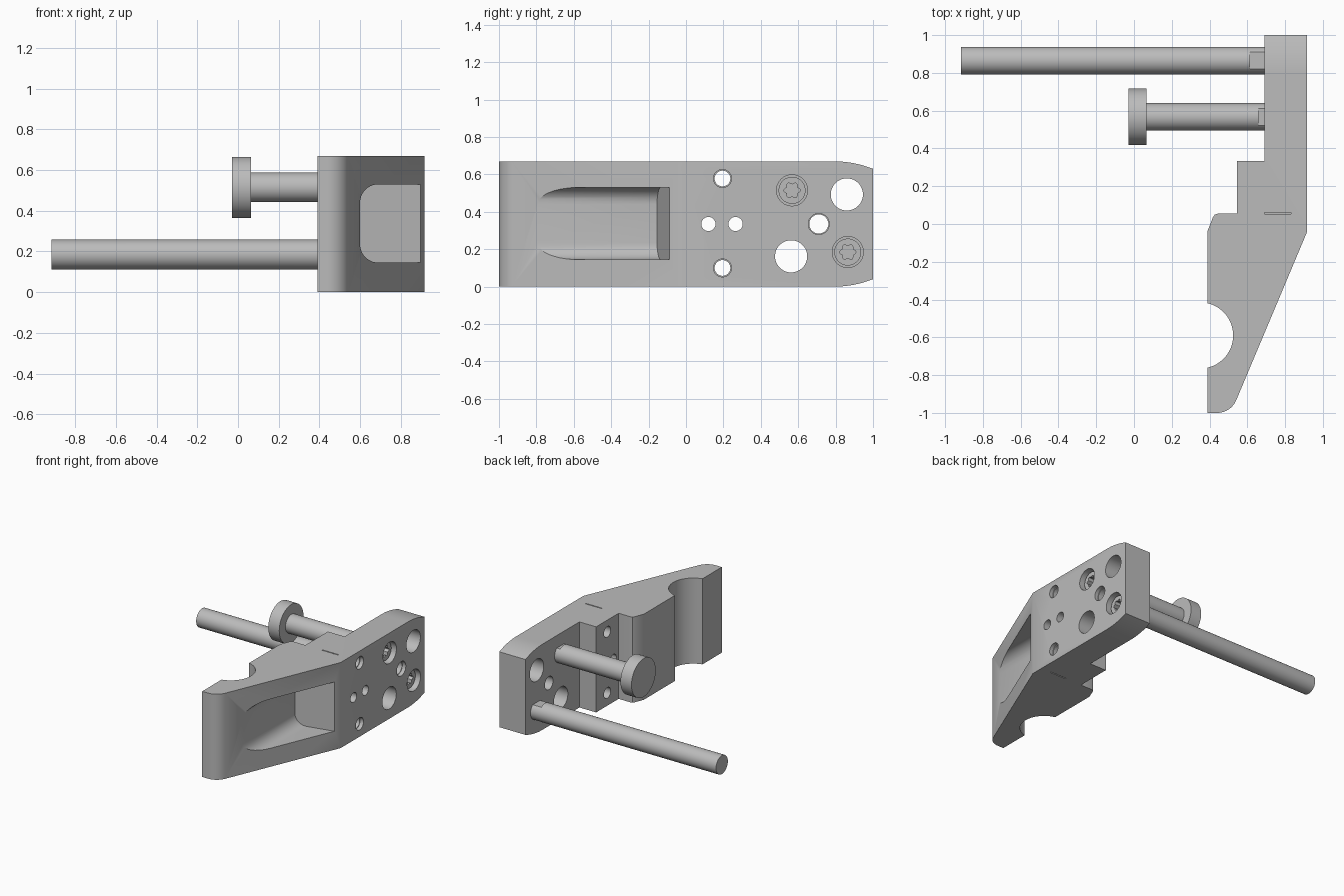
import bpy, bmesh
from math import sin, cos, pi, radians
from mathutils import Vector

if "Cube" in bpy.data.objects:
    bpy.data.objects.remove(bpy.data.objects["Cube"], do_unlink=True)

grey = bpy.data.materials.new("plain grey")
grey.use_nodes = True
COLOUR = (0.5, 0.5, 0.5, 1)
grey.diffuse_color = COLOUR
grey.node_tree.nodes["Principled BSDF"].inputs["Base Color"].default_value = COLOUR


def prism(name, points, offset):
    """Extrude a closed loop of 3D points along an offset."""
    bm = bmesh.new()
    face = bm.faces.new([bm.verts.new(p) for p in points])
    top = bmesh.ops.extrude_face_region(bm, geom=[face])["geom"]
    moved = [v for v in top if isinstance(v, bmesh.types.BMVert)]
    bmesh.ops.translate(bm, verts=moved, vec=Vector(offset))
    bmesh.ops.recalc_face_normals(bm, faces=bm.faces)
    mesh = bpy.data.meshes.new(name)
    bm.to_mesh(mesh)
    bm.free()
    mesh.materials.append(grey)
    ob = bpy.data.objects.new(name, mesh)
    bpy.context.collection.objects.link(ob)
    return ob


def rod(name, y, z, r, x0, x1, n=48):
    ring = [(x0, y + r * cos(2 * pi * i / n), z + r * sin(2 * pi * i / n)) for i in range(n)]
    return prism(name, ring, (x1 - x0, 0, 0))


def box(name, x0, x1, y0, y1, z0, z1):
    return prism(name, [(x0, y0, z0), (x1, y0, z0), (x1, y1, z0), (x0, y1, z0)], (0, 0, z1 - z0))


def combine(ob, other, operation="DIFFERENCE"):
    """Apply a boolean and throw the helper away."""
    bpy.context.view_layer.objects.active = ob
    mod = ob.modifiers.new("cut", "BOOLEAN")
    mod.operation, mod.object, mod.solver = operation, other, "EXACT"
    bpy.ops.object.modifier_apply(modifier=mod.name)
    bpy.data.objects.remove(other, do_unlink=True)


def smooth(ob):
    bpy.ops.object.select_all(action="DESELECT")
    ob.select_set(True)
    bpy.context.view_layer.objects.active = ob
    bpy.ops.object.shade_smooth_by_angle(angle=radians(28))


def arc(cx, cy, r, a0, a1, n):
    return [(cx + r * cos(radians(a0 + (a1 - a0) * i / n)),
             cy + r * sin(radians(a0 + (a1 - a0) * i / n))) for i in range(n + 1)]


HEIGHT, FACE, BACK = 0.67, 0.917, 0.69
MID = HEIGHT / 2

# Arm: plan outline with a round nose, a sloped outer face and a half-round notch
outline = [(0.39, -1)] + arc(0.44, -0.89, 0.11, -90, -23, 10)
outline += [(FACE, -0.04), (FACE, 1), (BACK, 1), (BACK, 0.333), (0.545, 0.333), (0.545, 0.055)]
outline += [(0.445, 0.055), (0.428, 0.05), (0.418, 0.036), (0.39, -0.035)]
outline += arc(0.35, -0.59, 0.175, 76.8, -76.8, 28)
arm = prism("clamp_arm", [(x, y, 0) for x, y in outline], (0, 0, HEIGHT))

# Gently curved upper and lower corners at the back end
curve = arc(0.79, HEIGHT - 0.57, 0.57, 90, 68.4, 8)
side = [(-1.1, HEIGHT)] + curve + [(y, HEIGHT - z) for y, z in reversed(curve)] + [(-1.1, 0)]
combine(arm, prism("end_shape", [(0.2, y, z) for y, z in side], (1, 0, 0)), "INTERSECT")

# Pocket in the sloped face: flat floor, filleted sides, leaning end wall
low, high, floor, r = 0.145, 0.53, 0.6, 0.09
section = [(1.1, low)] + arc(floor + r, low + r, r, -90, -180, 10)
section += arc(floor + r, high - r, r, 180, 90, 10) + [(1.1, high)]
pocket = prism("pocket", [(x, -0.09, z) for x, z in section], (0, -0.85, 0))
for v in pocket.data.vertices:
    if v.co.y > -0.5:
        v.co.y -= 0.065 * (0.89 - v.co.x) / 0.29
combine(arm, pocket)

# Through holes: y, z, radius
for y, z, rad in [(0.195, 0.578, 0.042), (0.195, 0.1, 0.042), (0.12, MID, 0.038), (0.265, MID, 0.038),
                  (0.71, MID, 0.051), (0.86, 0.493, 0.086), (0.562, 0.162, 0.086)]:
    combine(arm, rod("hole", y, z, rad, 0.2, 1.1))

# Shallow steps at the mouths of the threaded holes
for y, z, rad in [(0.195, 0.578, 0.048), (0.195, 0.1, 0.048), (0.71, MID, 0.056)]:
    combine(arm, rod("mouth", y, z, rad, FACE - 0.03, 1.1))

# Fine slots in the upper and lower faces
for z in (0, HEIGHT):
    combine(arm, box("slot", 0.69, 0.83, 0.052, 0.06, z - 0.02, z + 0.02))

# Two pins, each held by a star-drive screw sunk in the arm
PINS = {"long": (0.865, 0.185, -0.917, 0.615), "short": (0.567, 0.515, -0.03, 0.66)}
for label, (y, z, tip, flat) in PINS.items():
    combine(arm, rod("sink", y, z, 0.083, 0.77, 1.1))

    pin = rod(label + "_pin", y, z, 0.073, tip, BACK)
    for s in (-1, 1):
        a, b = sorted((z + s * 0.057, z + s * 0.1))
        combine(pin, box("flat", flat, 0.8, y - 0.1, y + 0.1, a, b))
    smooth(pin)

    screw = rod(label + "_pin_screw", y, z, 0.072, 0.76, 0.88)
    n = 48
    star = []
    for i in range(n):
        t = 2 * pi * i / n
        rad = 0.038 + 0.006 * cos(6 * t)
        star.append((0.83, y + rad * cos(t), z + rad * sin(t)))
    combine(screw, prism("star", star, (0.1, 0, 0)))
    smooth(screw)

# Disc head on the short pin
y, z, tip, _ = PINS["short"]
smooth(rod("short_pin_head", y, z, 0.15, tip, 0.065, 64))
smooth(arm)
